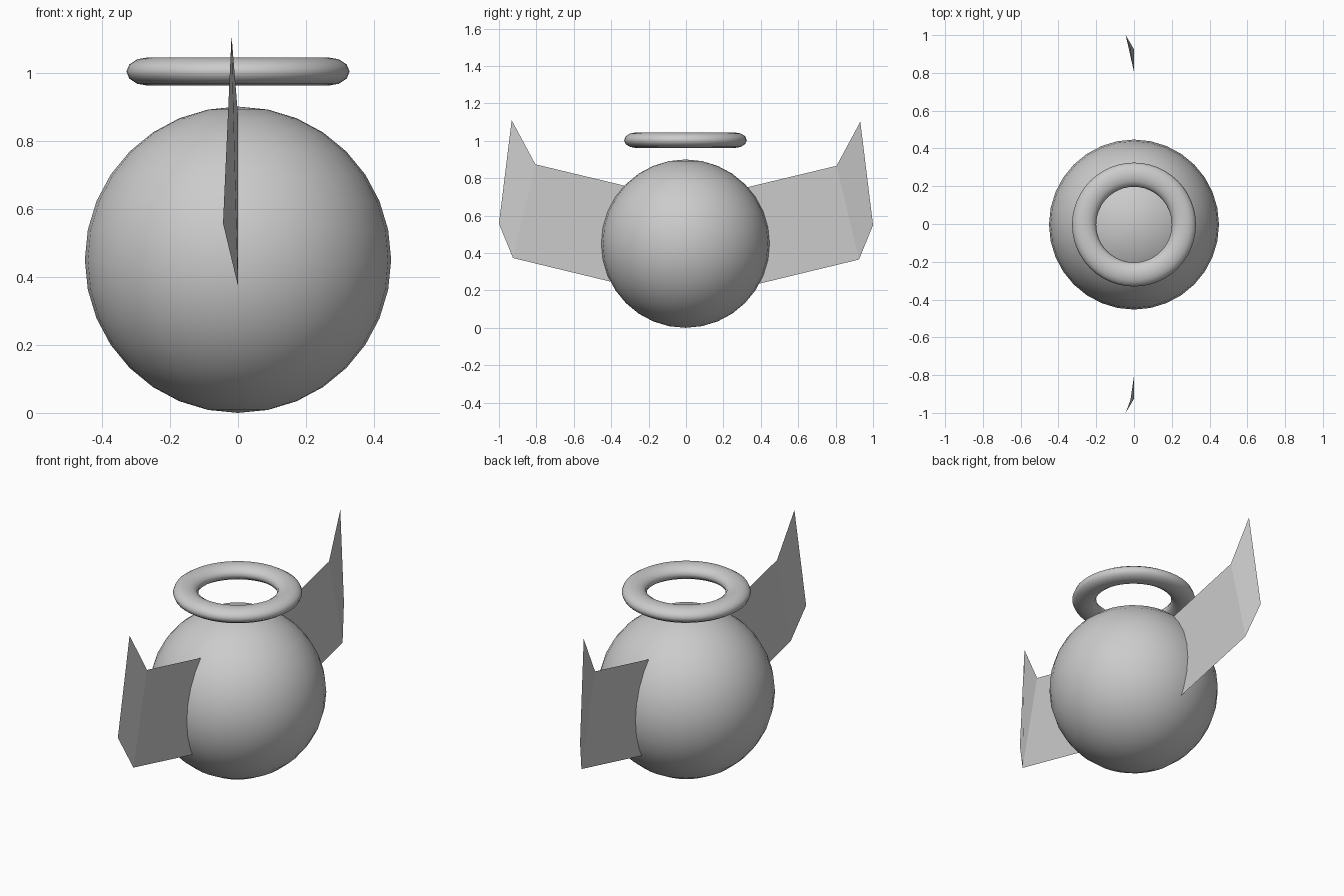
import bpy

if "Cube" in bpy.data.objects:
    bpy.data.objects.remove(bpy.data.objects["Cube"])

grey = bpy.data.materials.new("plain grey")
grey.diffuse_color = (0.6, 0.6, 0.6, 1)
grey.use_nodes = True
grey.node_tree.nodes["Principled BSDF"].inputs["Base Color"].default_value = grey.diffuse_color


def finish(name, smooth):
    ob = bpy.context.object
    ob.name = name
    ob.data.materials.append(grey)
    if smooth:
        bpy.ops.object.shade_smooth()
    return ob


# Round body
bpy.ops.mesh.primitive_uv_sphere_add(segments=32, ring_count=16, radius=0.45,
                                     location=(0, -0.003, 0.45))
finish("body", True)

# Flattened ring floating above the body
bpy.ops.mesh.primitive_torus_add(major_segments=48, minor_segments=12,
                                 major_radius=0.264, minor_radius=0.064,
                                 location=(0, -0.003, 1.003))
finish("halo", True).scale.z = 0.65

# Wings: thin sheets with a bent outer panel, mirrored across y
profile = [(0, 0.25, 0.737), (0, 0.28, 0.213),      # root, inside the body
           (0, 0.805, 0.870), (0, 0.925, 0.369),    # fold
           (-0.019, 0.932, 1.106), (-0.044, 1.0, 0.553)]  # tip
for side, dz, name in ((1, -0.004, "wing_back"), (-1, 0.004, "wing_front")):
    mesh = bpy.data.meshes.new(name)
    verts = [(x, y * side, z + dz) for x, y, z in profile]
    faces = [(0, 1, 3, 2), (2, 3, 5, 4)]
    if side < 0:
        faces = [f[::-1] for f in faces]
    mesh.from_pydata(verts, [], faces)
    mesh.materials.append(grey)
    wing = bpy.data.objects.new(name, mesh)
    bpy.context.collection.objects.link(wing)
